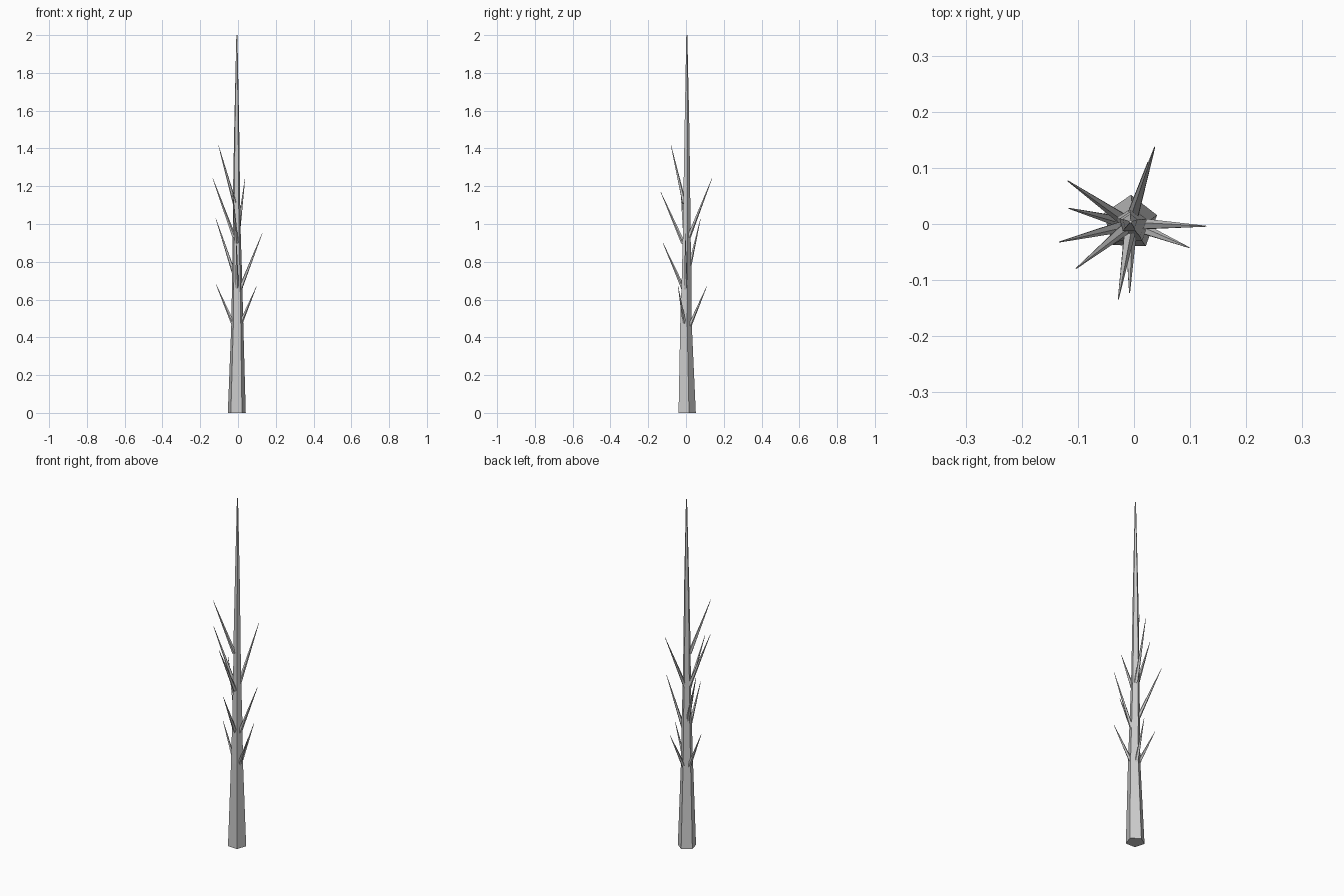
import bpy, bmesh, math
from mathutils import Vector

if "Cube" in bpy.data.objects:
    bpy.data.objects.remove(bpy.data.objects["Cube"])


def tube(name, rings, sides, turn=0.0, axis=Vector((0, 0, 1))):
    """Faceted tapered tube through (centre, radius) rings, capped at both ends."""
    bm = bmesh.new()
    q = axis.to_track_quat('Z', 'Y')
    loops = []
    for c, r in rings:
        loops.append([bm.verts.new(Vector(c) + q @ Vector((
            r * math.cos(turn + math.tau * i / sides),
            r * math.sin(turn + math.tau * i / sides), 0)))
            for i in range(sides)])
    for a, b in zip(loops, loops[1:]):
        for i in range(sides):
            j = (i + 1) % sides
            bm.faces.new((a[i], a[j], b[j], b[i]))
    bm.faces.new(loops[0][::-1])
    bm.faces.new(loops[-1])
    me = bpy.data.meshes.new(name)
    bm.to_mesh(me)
    bm.free()
    ob = bpy.data.objects.new(name, me)
    bpy.context.collection.objects.link(ob)
    return ob


# Trunk: five-sided, slightly wavering taper
trunk = [((-0.007, 0.002, 0), 0.050), ((-0.004, -0.003, 0.48), 0.033),
         ((-0.005, 0.001, 0.72), 0.028), ((-0.007, 0.002, 0.96), 0.022),
         ((-0.008, 0.003, 1.2), 0.019), ((-0.007, 0.004, 1.5), 0.014),
         ((-0.006, 0.004, 2.0), 0.003)]
tube("trunk", trunk, 5, math.radians(52))

# Branches: tip position and height where each leaves the trunk
branches = [
    ((0.098, -0.042, 0.67), 0.46), ((0.025, 0.110, 0.67), 0.45),
    ((-0.116, 0.028, 0.68), 0.46), ((0.128, -0.004, 0.95), 0.65),
    ((-0.008, -0.122, 0.90), 0.66), ((-0.118, 0.077, 1.03), 0.73),
    ((-0.028, -0.134, 1.17), 0.90), ((0.037, 0.137, 1.24), 0.93),
    ((-0.133, -0.032, 1.24), 0.93), ((-0.103, -0.079, 1.415), 1.11),
]
for n, (tip, z) in enumerate(branches):
    tip = Vector(tip)
    out = Vector((tip.x + 0.006, tip.y, 0)).normalized()
    start = Vector((-0.006, 0, z)) + out * 0.015
    tube(f"branch_{n + 1}", [(start, 0.011), (tip, 0.001)], 5,
         axis=(tip - start).normalized())
